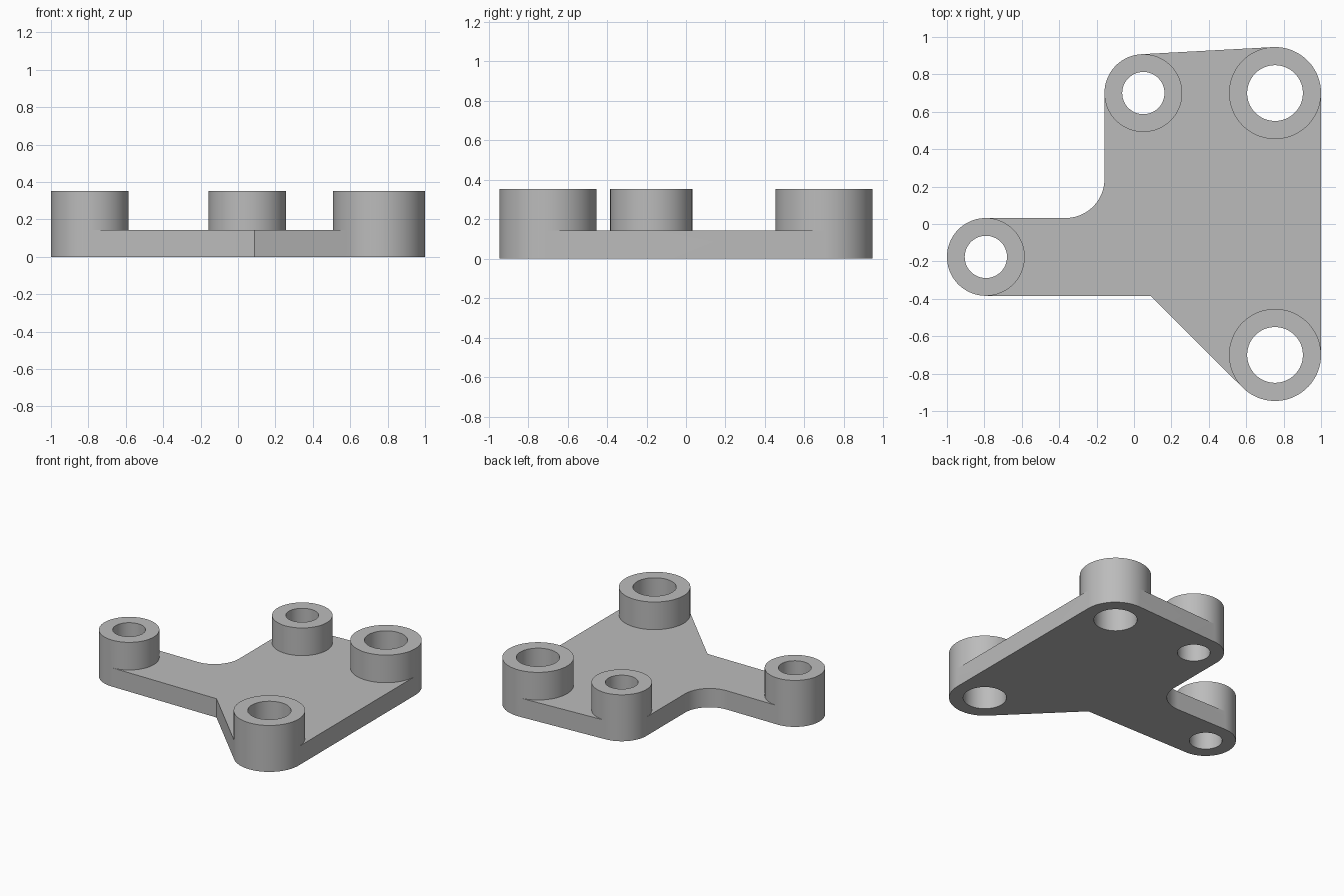
import bpy
import bmesh
import math

if "Cube" in bpy.data.objects:
    bpy.data.objects.remove(bpy.data.objects["Cube"], do_unlink=True)

PLATE, TOP = 0.143, 0.353      # plate thickness and boss height
SMALL = (0.208, 0.113)         # outer and bore radius
LARGE = (0.246, 0.149)


def arc(center, radius, start, end):
    """Points along an arc, angles in degrees."""
    n = max(2, math.ceil(abs(end - start) / 4))
    angles = [math.radians(start + (end - start) * i / n) for i in range(n + 1)]
    return [(center[0] + radius * math.cos(a), center[1] + radius * math.sin(a)) for a in angles]


def face(*points):
    bm.faces.new([bm.verts.new(p) for p in points])


def wall(points, low, high):
    """Upright quads along a path."""
    for p, q in zip(points, points[1:]):
        face((*p, low), (*q, low), (*q, high), (*p, high))


def boss(center, radii, start, end):
    """Hollow boss; its wall from start to end is flush with the plate edge."""
    radius, bore = radii
    outer = arc(center, radius, start, end)
    inner = arc(center, radius, end, start + 360)
    # flush wall, with a joint at plate height on both ends
    last = len(outer) - 2
    for i, (p, q) in enumerate(zip(outer, outer[1:])):
        corners = [(*p, 0), (*q, 0)]
        if i == last:
            corners.append((*q, PLATE))
        corners += [(*q, TOP), (*p, TOP)]
        if i == 0:
            corners.append((*p, PLATE))
        face(*corners)
    # wall rising from the plate, bore and top ring
    wall(inner, PLATE, TOP)
    rim = outer + inner[1:]
    hole = arc(center, bore, start, end) + arc(center, bore, end, start + 360)[1:]
    wall(hole, 0, TOP)
    for i in range(len(rim) - 1):
        face(*[(*p, TOP) for p in (rim[i], rim[i + 1], hole[i + 1], hole[i])])
    return outer


bm = bmesh.new()

arm_c, back_c = (-0.792, -0.176), (0.05, 0.70)
front_left_c, back_left_c = (0.754, -0.70), (0.754, 0.70)
lean = 90 + math.degrees(math.asin((LARGE[0] - SMALL[0]) / (back_left_c[0] - back_c[0])))

# Outline runs, counter-clockwise
f = SMALL[0]
fillet = arc((back_c[0] - 2 * f, arm_c[1] + 2 * f), f, 0, -90)
wall(fillet, 0, PLATE)
runs = [
    boss(arm_c, SMALL, 90, 270),
    [(0.088, arm_c[1] - f)],
    boss(front_left_c, LARGE, 225, 360),
    boss(back_left_c, LARGE, 0, lean),
    boss(back_c, SMALL, lean, 180),
    fillet,
]

# Straight plate edges between runs
for a, b in zip(runs, runs[1:] + runs[:1]):
    wall([a[-1], b[0]], 0, PLATE)

# Plate underside and upper face
bmesh.ops.remove_doubles(bm, verts=bm.verts[:], dist=0.0002)
for height in (0, PLATE):
    rim = [e for e in bm.edges if e.is_boundary
           and all(abs(v.co.z - height) < 0.001 for v in e.verts)]
    bmesh.ops.triangle_fill(bm, edges=rim, use_beauty=True, use_dissolve=False)
bmesh.ops.recalc_face_normals(bm, faces=bm.faces[:])

mesh = bpy.data.meshes.new("mounting_bracket")
bm.to_mesh(mesh)
bm.free()
bracket = bpy.data.objects.new("mounting_bracket", mesh)
bpy.context.collection.objects.link(bracket)

# Plain grey
grey = bpy.data.materials.new("plain_grey")
grey.use_nodes = True
color = (0.5, 0.5, 0.5, 1)
grey.diffuse_color = color
grey.node_tree.nodes["Principled BSDF"].inputs["Base Color"].default_value = color
mesh.materials.append(grey)

bpy.ops.object.select_all(action="DESELECT")
bracket.select_set(True)
bpy.context.view_layer.objects.active = bracket
bpy.ops.object.shade_smooth_by_angle(angle=math.radians(30))
